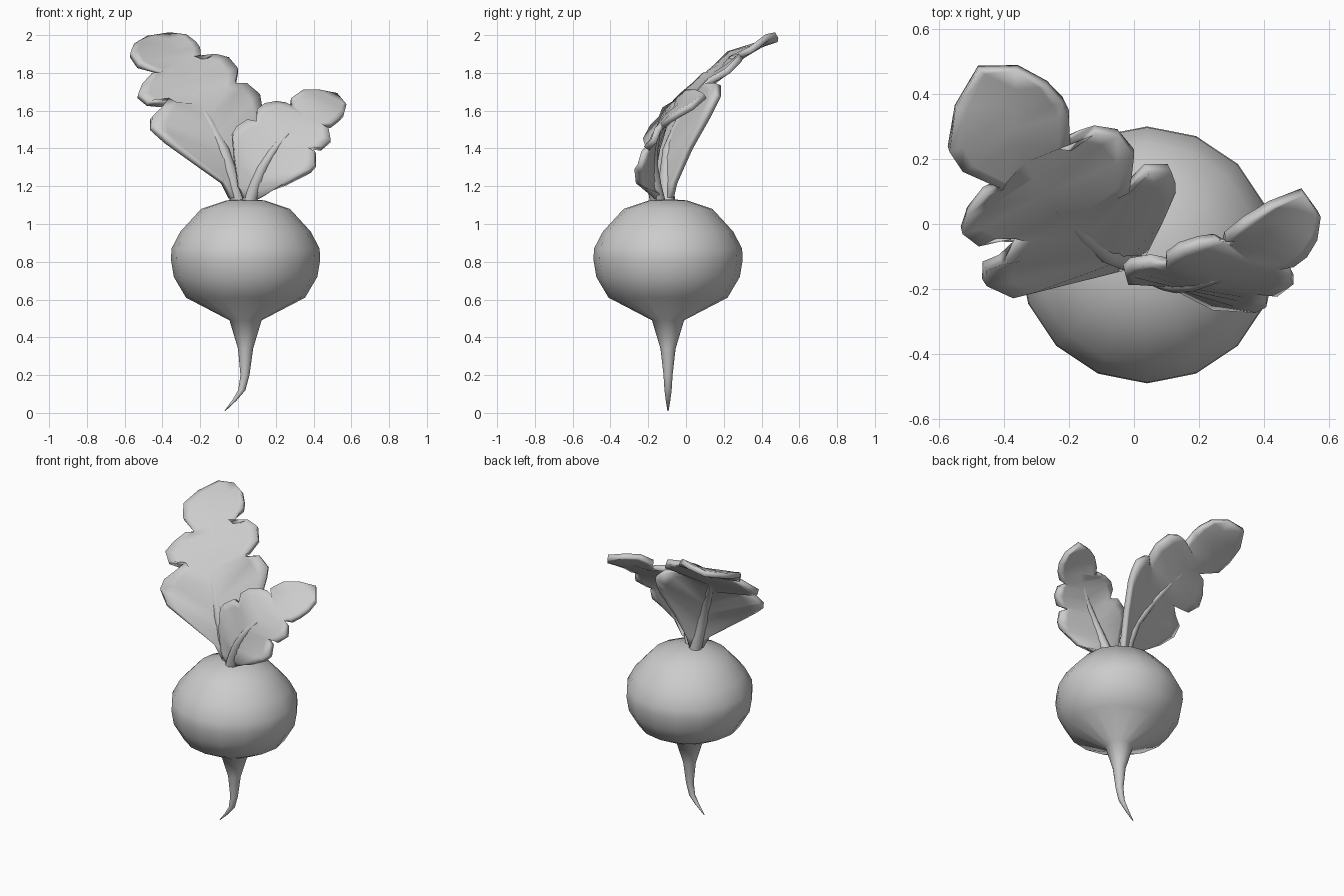
import bpy
import math
from mathutils import Vector

cube = bpy.data.objects.get("Cube")
if cube:
    bpy.data.objects.remove(cube, do_unlink=True)

grey = bpy.data.materials.new("plain_grey")
grey.use_nodes = True
grey.diffuse_color = (0.6, 0.6, 0.6, 1)
grey.node_tree.nodes["Principled BSDF"].inputs["Base Color"].default_value = grey.diffuse_color


def make_object(name, verts, faces, angle):
    """Create a smooth-shaded grey mesh object."""
    mesh = bpy.data.meshes.new(name)
    mesh.from_pydata([tuple(v) for v in verts], [], faces)
    mesh.materials.append(grey)
    obj = bpy.data.objects.new(name, mesh)
    bpy.context.collection.objects.link(obj)
    bpy.ops.object.select_all(action="DESELECT")
    obj.select_set(True)
    bpy.context.view_layer.objects.active = obj
    bpy.ops.object.shade_smooth_by_angle(angle=math.radians(angle))
    return obj


def make_tube(name, rings, sides):
    """Skin horizontal rings given as (centre, radius), capped at both ends."""
    verts, faces = [], []
    for centre, radius in rings:
        for k in range(sides):
            turn = math.tau * k / sides
            offset = Vector((math.cos(turn), math.sin(turn), 0)) * radius
            verts.append(Vector(centre) + offset)
    for r in range(len(rings) - 1):
        for k in range(sides):
            a, b = r * sides + k, r * sides + (k + 1) % sides
            faces.append((a, b, b + sides, a + sides))
    faces.append(tuple(reversed(range(sides))))
    faces.append(tuple(range(len(verts) - sides, len(verts))))
    return make_object(name, verts, faces, 60)


def along(path, t):
    """Point at fraction t of a smooth curve through the path points."""
    place = t * (len(path) - 1)
    i = min(int(place), len(path) - 2)
    f = place - i
    p1, p2 = Vector(path[i]), Vector(path[i + 1])
    p0 = Vector(path[i - 1]) if i > 0 else p1 * 2 - p2
    p3 = Vector(path[i + 2]) if i + 2 < len(path) else p2 * 2 - p1
    return p1 + ((p2 - p0) + ((p0 * 2 - p1 * 5 + p2 * 4 - p3)
                 + (p1 * 3 - p0 - p2 * 3 + p3) * f) * f) * f / 2


def make_leaf(name, rib, left_edge, right_edge):
    """Span a lobed blade from its midrib to both edges and thicken it."""
    count = len(left_edge)
    verts, faces = [], []
    for i in range(count):
        middle = along(rib, i / count)
        left, right = Vector(left_edge[i]), Vector(right_edge[i])
        verts += [left, left.lerp(middle, 0.2), middle, right.lerp(middle, 0.2), right]
    for i in range(count - 1):
        for k in range(4):
            a = i * 5 + k
            faces.append((a, a + 1, a + 6, a + 5))
    tip, last = len(verts), (count - 1) * 5
    verts.append(Vector(rib[-1]))
    faces += [(last + k, last + k + 1, tip) for k in range(4)]
    leaf = make_object(name, verts, faces, 65)
    shell = leaf.modifiers.new("thickness", "SOLIDIFY")
    shell.thickness = 0.035
    shell.offset = 0
    # Tapered stalk running up the back of the midrib
    stalk = [(along(rib, k / 8), 0.036 * (1 - k / 8) + 0.006) for k in range(6)]
    make_tube(name + "_stalk", stalk, 8)


# Bulb and its bent taproot, as (x, z, radius) from bottom to top
profile = [(-0.07, 0.01, 0.003), (-0.02, 0.065, 0.012), (0.02, 0.12, 0.019),
           (0.037, 0.2, 0.024), (0.04, 0.34, 0.04), (0.04, 0.49, 0.085),
           (0.04, 0.61, 0.315), (0.04, 0.72, 0.38), (0.04, 0.81, 0.395),
           (0.04, 0.87, 0.392), (0.04, 0.96, 0.345), (0.04, 1.08, 0.235),
           (0.04, 1.125, 0.1), (0.04, 1.13, 0.03)]
make_tube("root_bulb", [((x, -0.095, z), r) for x, z, r in profile], 16)

# Tall leaf leaning back and to the right
make_leaf(
    "large_leaf",
    [(0, -.1, 1.12), (-.08, -.09, 1.4), (-.24, .06, 1.69), (-.36, .25, 1.86), (-.36, .48, 2)],
    [(-.04, -.13, 1.14), (-.08, -.14, 1.22), (-.38, -.22, 1.44), (-.46, -.18, 1.51),
     (-.46, -.13, 1.56), (-.41, -.11, 1.61), (-.37, -.05, 1.65), (-.48, -.06, 1.64),
     (-.53, -.02, 1.68), (-.51, .04, 1.73), (-.46, .1, 1.79), (-.41, .12, 1.8),
     (-.53, .17, 1.84), (-.57, .23, 1.9), (-.55, .36, 1.94), (-.48, .48, 1.98)],
    [(.03, -.08, 1.14), (.04, -.06, 1.22), (.08, .02, 1.4), (.12, .11, 1.56),
     (.12, .14, 1.62), (.11, .17, 1.68), (.04, .17, 1.74), (-.02, .11, 1.74),
     (-.01, .13, 1.76), (0, .22, 1.81), (-.05, .28, 1.87), (-.12, .29, 1.89),
     (-.2, .24, 1.88), (-.2, .34, 1.92), (-.22, .38, 1.95), (-.27, .43, 1.99)])

# Short leaf leaning to the left
make_leaf(
    "small_leaf",
    [(.06, -.15, 1.12), (.13, -.18, 1.3), (.25, -.16, 1.47), (.4, -.06, 1.6), (.52, .1, 1.68)],
    [(.03, -.17, 1.14), (0, -.17, 1.2), (-.02, -.17, 1.35), (-.03, -.14, 1.48),
     (-.01, -.12, 1.51), (.05, -.11, 1.55), (.1, -.12, 1.54), (.1, -.1, 1.6),
     (.14, -.07, 1.63), (.2, -.05, 1.64), (.25, -.04, 1.63), (.28, -.05, 1.61),
     (.28, -.04, 1.66), (.34, .01, 1.7), (.42, .06, 1.7)],
    [(.09, -.14, 1.14), (.13, -.16, 1.15), (.25, -.25, 1.21), (.38, -.26, 1.28),
     (.41, -.24, 1.31), (.41, -.22, 1.38), (.37, -.2, 1.4), (.44, -.21, 1.4),
     (.49, -.17, 1.44), (.48, -.15, 1.5), (.44, -.13, 1.52), (.49, -.12, 1.52),
     (.53, -.09, 1.55), (.56, -.04, 1.58), (.57, .03, 1.62)])
